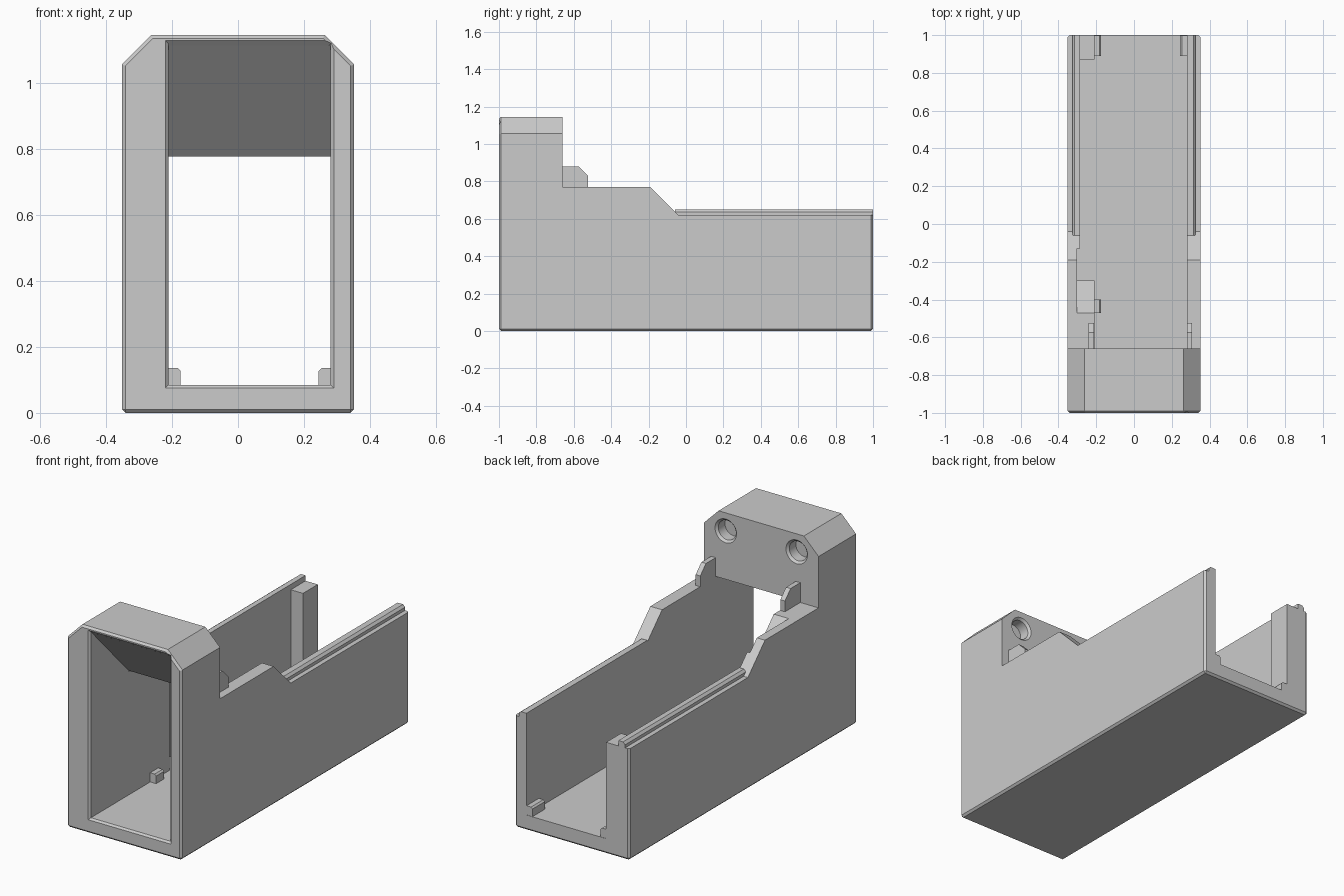
import bpy
import bmesh
from mathutils import Matrix, Vector

cube = bpy.data.objects.get("Cube")
if cube:
    bpy.data.objects.remove(cube, do_unlink=True)

grey = bpy.data.materials.new("plain grey")
grey.use_nodes = True
grey.diffuse_color = (0.6, 0.6, 0.6, 1)
grey.node_tree.nodes["Principled BSDF"].inputs["Base Color"].default_value = (0.6, 0.6, 0.6, 1)


def finish(name, bm):
    """Turn a bmesh into a named grey object."""
    bmesh.ops.recalc_face_normals(bm, faces=bm.faces)
    mesh = bpy.data.meshes.new(name)
    bm.to_mesh(mesh)
    bm.free()
    mesh.materials.append(grey)
    obj = bpy.data.objects.new(name, mesh)
    bpy.context.collection.objects.link(obj)
    return obj


def prism_mesh(axis, profile, lo, hi):
    """Extrude a profile: (y, z) points along x, or (x, z) points along y."""
    bm = bmesh.new()
    place = (lambda p: (lo, *p)) if axis == "x" else (lambda p: (p[0], lo, p[1]))
    face = bm.faces.new([bm.verts.new(place(p)) for p in profile])
    moved = bmesh.ops.extrude_face_region(bm, geom=[face])["geom"]
    shift = Vector((hi - lo, 0, 0)) if axis == "x" else Vector((0, hi - lo, 0))
    bmesh.ops.translate(bm, vec=shift, verts=[g for g in moved if isinstance(g, bmesh.types.BMVert)])
    bmesh.ops.recalc_face_normals(bm, faces=bm.faces)
    return bm


def prism(name, axis, profile, lo, hi):
    return finish(name, prism_mesh(axis, profile, lo, hi))


def bevel(bm, test, size):
    edges = [e for e in bm.edges if test(*[v.co for v in e.verts])]
    bmesh.ops.bevel(bm, geom=edges, offset=size, segments=1, affect="EDGES", clamp_overlap=False)


def cut(target, cutter):
    cutter.hide_render = True
    mod = target.modifiers.new("cut", "BOOLEAN")
    mod.operation, mod.solver, mod.object = "DIFFERENCE", "EXACT", cutter
    bpy.ops.object.select_all(action="DESELECT")
    bpy.context.view_layer.objects.active = target
    target.select_set(True)
    bpy.ops.object.modifier_apply(modifier=mod.name)
    bpy.data.objects.remove(cutter, do_unlink=True)


def near(a, b):
    return abs(a - b) < 1e-4


HALF, TOP, STEP, RIM, FLOOR = 0.352, 1.145, 0.77, 0.62, 0.085
LEFT, RIGHT, HEAD = 0.28, -0.21, -0.66

# Outer shell: tall head, shoulder, sloping down to the long tray
bm = prism_mesh("x", [(-1, 0), (1, 0), (1, RIM), (-0.04, RIM), (-0.19, STEP),
                      (HEAD, STEP), (HEAD, TOP), (-1, TOP)], -HALF, HALF)
bevel(bm, lambda a, b: near(a.z, TOP) and near(b.z, TOP) and near(a.x, b.x), 0.09)
bevel(bm, lambda a, b: (near(a.z, 0) and near(b.z, 0)) or (near(a.y, -1) and near(b.y, -1))
      or (near(a.y, 1) and near(b.y, 1) and near(a.x, b.x)), 0.011)
body = finish("body", bm)

# Main channel with the sloping ceiling inside the head
cut(body, prism("channel_cutter", "x", [
    (-1.1, FLOOR), (1.1, FLOOR), (1.1, 1.5), (HEAD + 0.006, 1.5), (HEAD + 0.006, 0.776),
    (HEAD, 0.776), (-0.99, 1.117), (-1.1, 1.117)], RIGHT, LEFT))

# Flared lip of the front opening
bm = bmesh.new()
for y, grow in ((-1.01, 0.02), (-0.985, -0.005)):
    for x in (RIGHT - grow, LEFT + grow):
        for z in (FLOOR - grow, 1.117 + grow):
            bm.verts.new((x, y, z))
bmesh.ops.convex_hull(bm, input=bm.verts)
cut(body, finish("lip_cutter", bm))

# Recess in the thick right wall, between the ramped block and the rear post
ramp = [(-0.30, FLOOR), (-0.30, 0.60), (-0.47, STEP), (-0.47, 1)]
for end, depth in ((0.87, -0.285), (-0.13, -0.302)):
    cut(body, prism("recess_cutter", "x", ramp + [(end, 1), (end, FLOOR)], depth, -0.1))

# Two blind round sockets with chamfered rims in the back of the head
for x in (-0.218, 0.218):
    for r_in, r_out, y0, y1 in ((0.054, 0.054, -0.73, -0.62), (0.054, 0.076, -0.672, -0.65)):
        bm = bmesh.new()
        bmesh.ops.create_cone(bm, cap_ends=True, segments=40, radius1=r_out, radius2=r_in,
                              depth=y1 - y0)
        bmesh.ops.rotate(bm, matrix=Matrix.Rotation(1.5707963, 3, "X"), verts=bm.verts)
        bmesh.ops.translate(bm, vec=(x, (y0 + y1) / 2, 1.045), verts=bm.verts)
        cut(body, finish("socket_cutter", bm))

# Guide rails along the tray rims
for name, side, inner in (("left_rail", 1, LEFT), ("right_rail", -1, 0.285)):
    prism(name, "y", [(side * x, z) for x, z in (
        (inner, RIM - 0.01), (inner, 0.65), (0.314, 0.65), (0.326, 0.637), (0.326, RIM - 0.01))],
        -0.06, 1)

# Upright tabs behind the head
for name, x in (("left_tab", 0.28), ("right_tab", -0.24)):
    prism(name, "x", [(HEAD - 0.01, STEP - 0.01), (-0.525, STEP - 0.01), (-0.525, 0.83),
                      (-0.575, 0.88), (HEAD - 0.01, 0.88)], x, x + 0.028)

# Small floor clips with a chamfered inner corner
for name, wall, inward, y0, y1 in (("rear_right_clip", RIGHT, 1, 0.89, 0.998),
                                   ("rear_left_clip", LEFT, -1, 0.89, 0.998),
                                   ("front_right_clip", RIGHT, 1, -0.47, -0.40)):
    prism(name, "y", [(wall + inward * d, z) for d, z in (
        (-0.005, FLOOR - 0.005), (0.036, FLOOR - 0.005), (0.036, 0.127), (0.027, 0.136),
        (-0.005, 0.136))], y0, y1)

# Keep the sockets round and every other edge crisp
bpy.ops.object.select_all(action="DESELECT")
body.select_set(True)
bpy.context.view_layer.objects.active = body
bpy.ops.object.shade_smooth_by_angle(angle=0.35)
